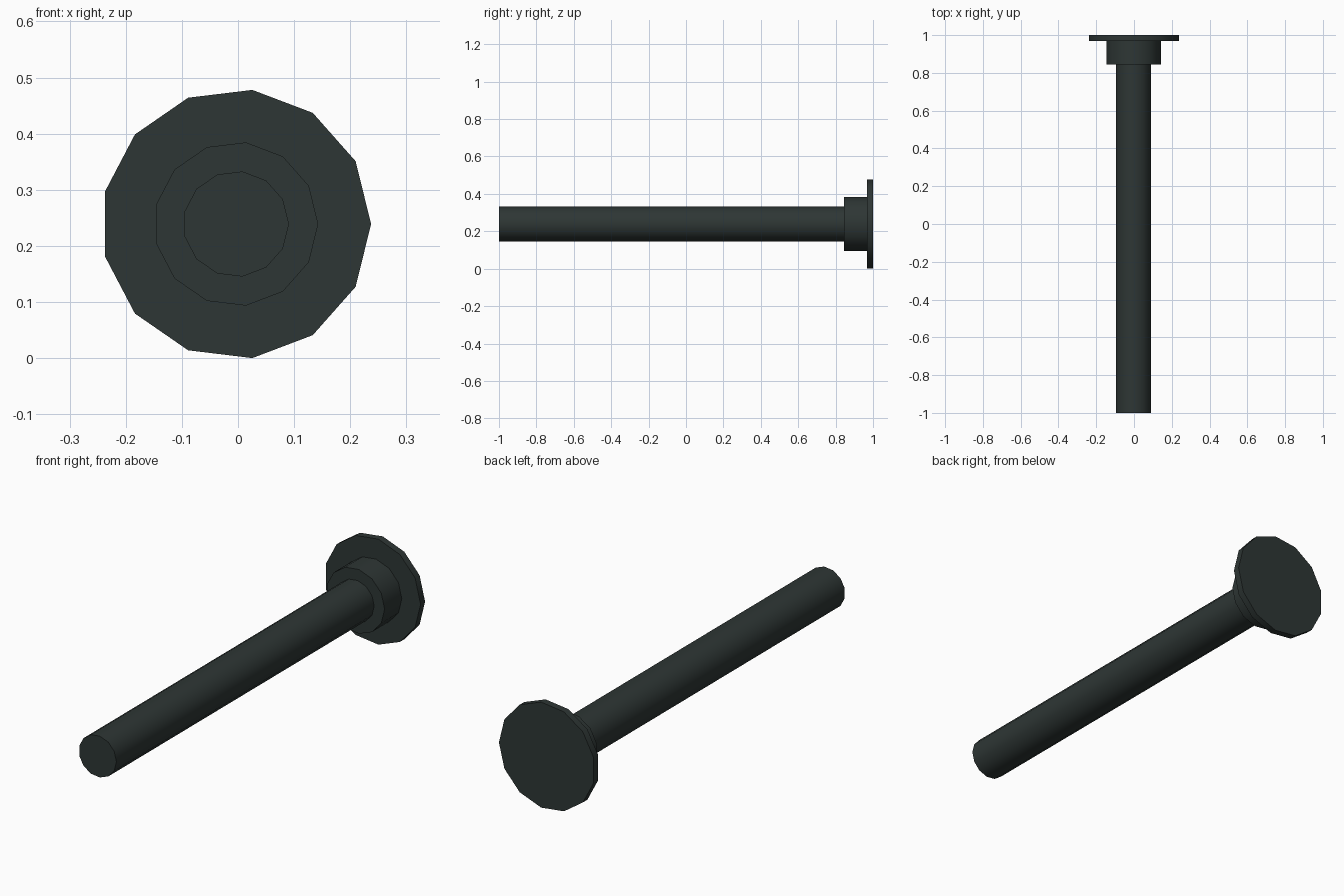
import bpy, bmesh, math

if "Cube" in bpy.data.objects:
    bpy.data.objects.remove(bpy.data.objects["Cube"])

SIDES = 13
CX, CZ = -0.0035, 0.239          # axis of the pin, running along y

mat = bpy.data.materials.new("dark_slate")
mat.diffuse_color = (0.027, 0.037, 0.035, 1)
mat.use_nodes = True
mat.node_tree.nodes["Principled BSDF"].inputs["Base Color"].default_value = mat.diffuse_color

# Stepped profile (y, radius): shaft, collar, end flange
profile = [(-1.0, 0.0943), (0.845, 0.0943), (0.845, 0.1465),
           (0.968, 0.1465), (0.968, 0.2407), (1.0, 0.2407)]

bm = bmesh.new()
rings = []
for y, r in profile:
    ring = []
    for i in range(SIDES):
        a = 2 * math.pi * i / SIDES
        ring.append(bm.verts.new((CX + r * math.cos(a), y, CZ + r * math.sin(a))))
    rings.append(ring)

# Walls and steps between neighbouring rings
for a, b in zip(rings, rings[1:]):
    for i in range(SIDES):
        j = (i + 1) % SIDES
        bm.faces.new((a[i], a[j], b[j], b[i]))

# Flat end caps
bm.faces.new(rings[0])
bm.faces.new(rings[-1])
bmesh.ops.recalc_face_normals(bm, faces=bm.faces)

mesh = bpy.data.meshes.new("flanged_pin")
bm.to_mesh(mesh)
bm.free()
mesh.materials.append(mat)
pin = bpy.data.objects.new("flanged_pin", mesh)
bpy.context.collection.objects.link(pin)

# Smooth round walls, sharp steps
bpy.context.view_layer.objects.active = pin
pin.select_set(True)
bpy.ops.object.shade_smooth_by_angle(angle=math.radians(30))
